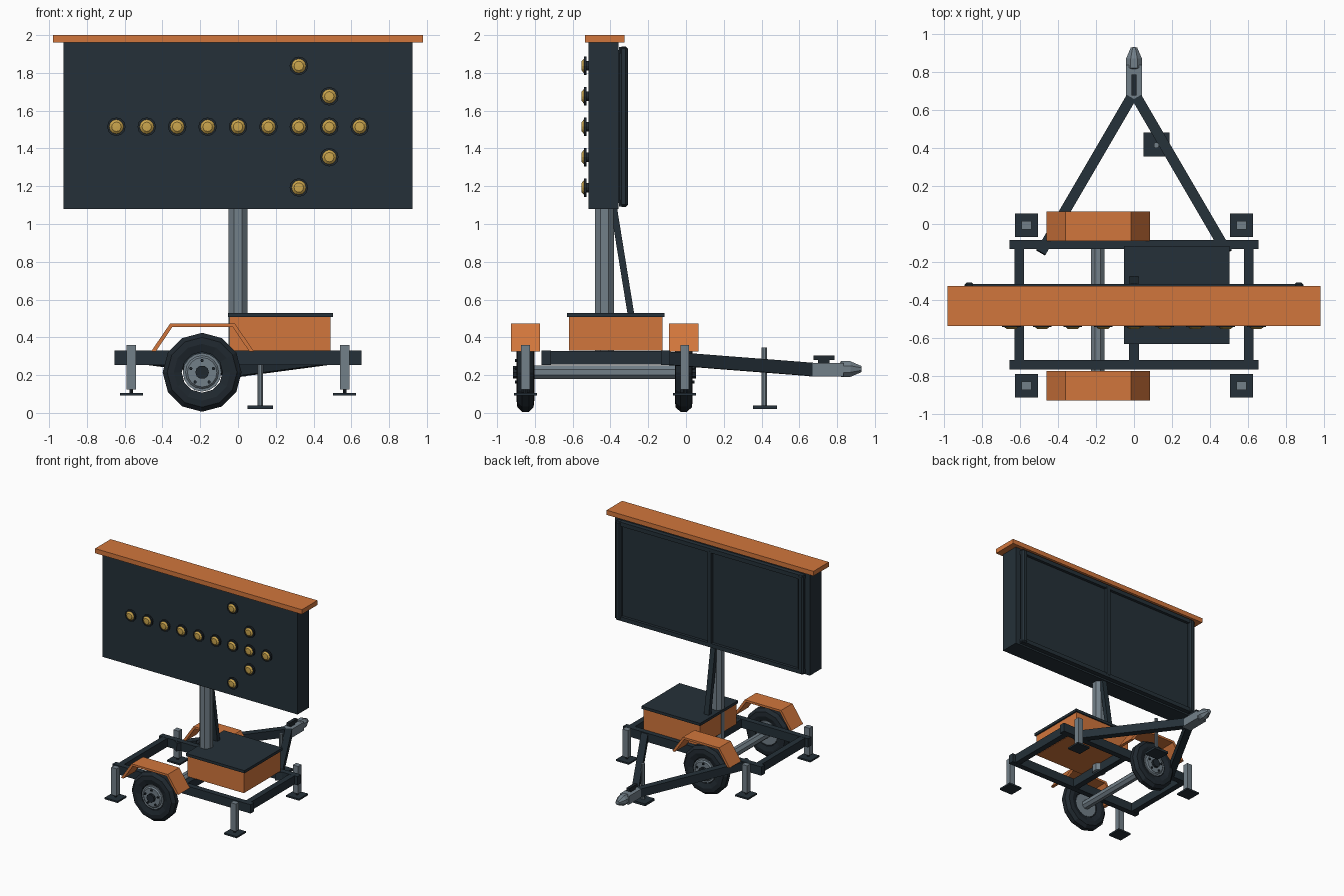
import bpy, bmesh, math
from mathutils import Vector, Matrix

old = bpy.data.objects.get("Cube")
if old:
    bpy.data.objects.remove(old, do_unlink=True)


def material(name, rgb):
    m = bpy.data.materials.new(name)
    m.use_nodes = True
    m.diffuse_color = (*rgb, 1)
    m.node_tree.nodes["Principled BSDF"].inputs["Base Color"].default_value = (*rgb, 1)
    return m


ORANGE = material("orange paint", (0.64, 0.18, 0.045))
DARK = material("dark slate paint", (0.018, 0.030, 0.040))
RUBBER = material("tyre rubber", (0.014, 0.021, 0.028))
STEEL = material("grey steel", (0.17, 0.215, 0.25))
AMBER = material("amber lens", (0.60, 0.38, 0.075))


def finish(name, bm, mat):
    bmesh.ops.recalc_face_normals(bm, faces=bm.faces[:])
    mesh = bpy.data.meshes.new(name)
    bm.to_mesh(mesh)
    bm.free()
    mesh.materials.append(mat)
    ob = bpy.data.objects.new(name, mesh)
    bpy.context.scene.collection.objects.link(ob)
    return ob


def box(name, center, size, mat, bevel=0):
    bm = bmesh.new()
    bmesh.ops.create_cube(bm, size=1)
    bmesh.ops.scale(bm, vec=size, verts=bm.verts[:])
    bmesh.ops.translate(bm, vec=center, verts=bm.verts[:])
    ob = finish(name, bm, mat)
    if bevel:
        mod = ob.modifiers.new("chamfer", 'BEVEL')
        mod.width, mod.segments = bevel, 1
    return ob


def span(name, x, y, z, mat, bevel=0):
    """Box given by its extent on each axis."""
    ends = (x, y, z)
    return box(name, [(a + b) / 2 for a, b in ends], [b - a for a, b in ends], mat, bevel)


def beam(name, p, q, width, height, mat):
    """Rectangular tube running from p to q, kept upright."""
    p, q = Vector(p), Vector(q)
    along = (q - p).normalized()
    up = Vector((0, 0, 1)) if abs(along.z) < 0.9 else Vector((0, 1, 0))
    side = along.cross(up).normalized()
    up = side.cross(along)
    bm = bmesh.new()
    bmesh.ops.create_cube(bm, size=1)
    bmesh.ops.scale(bm, vec=(width, (q - p).length, height), verts=bm.verts[:])
    rot = Matrix((side, along, up)).transposed().to_4x4()
    bmesh.ops.transform(bm, matrix=Matrix.Translation((p + q) / 2) @ rot, verts=bm.verts[:])
    return finish(name, bm, mat)


def lathe(name, profile, center, sides, mat, axis='Y', closed=False, turn=0):
    """Spin (radius, offset) points about an axis through center."""
    bm = bmesh.new()
    vs = [bm.verts.new((r, 0, a)) for r, a in profile]
    pairs = list(zip(vs, vs[1:])) + ([(vs[-1], vs[0])] if closed else [])
    edges = [bm.edges.new(pair) for pair in pairs]
    bmesh.ops.spin(bm, geom=vs + edges, cent=(0, 0, 0), axis=(0, 0, 1),
                   angle=math.tau, steps=sides)
    bmesh.ops.remove_doubles(bm, verts=bm.verts[:], dist=0.0005)
    rot = Matrix.Rotation(turn, 4, 'Z')
    if axis == 'Y':
        rot = Matrix.Rotation(-math.pi / 2, 4, 'X') @ rot
    bmesh.ops.transform(bm, matrix=Matrix.Translation(center) @ rot, verts=bm.verts[:])
    return finish(name, bm, mat)


def rod(name, center, r, a, b, sides, mat, axis='Y', turn=0):
    return lathe(name, [(0, a), (r, a), (r, b), (0, b)], center, sides, mat, axis, turn=turn)


# Sign board with cap
span("sign_board", (-.925, .925), (-.515, -.357), (1.08, 1.96), DARK)
span("board_cap", (-.98, .98), (-.535, -.325), (1.96, 2.0), ORANGE)

# Frame on the back of the board
span("back_panel", (-.87, .87), (-.36, -.34), (1.11, 1.92), DARK)
for s in (-1, 1):
    box("back_side_bar", (s * .865, -.33, 1.515), (.05, .045, .85), DARK, .012)
    box("back_cross_bar", (0, -.335, 1.515 + s * .405), (1.77, .038, .035), DARK)
box("back_centre_bar", (0, -.334, 1.515), (.035, .04, .80), DARK)

# Lamps forming an arrow
STEP, MID = .161, 1.515
spots = [(i * STEP, 0) for i in range(-4, 5)]
spots += [(3 * STEP, s * STEP) for s in (-1, 1)] + [(2 * STEP, s * 2 * STEP) for s in (-1, 1)]
for x, dz in spots:
    c = (x, -.515, MID + dz)
    rod("lamp_mount", c, .025, -.014, 0, 12, RUBBER)
    rod("lamp_bezel", c, .049, -.026, -.011, 12, RUBBER)
    lathe("lamp_lens", [(0, -.038), (.025, -.037), (.038, -.026), (0, -.02)], c, 12, AMBER)

# Mast and brace
rod("mast", (0, -.432, 0), .054, .27, 1.10, 8, STEEL, 'Z', math.pi / 8)
beam("mast_brace", (0, -.275, .42), (0, -.39, 1.13), .045, .035, DARK)

# Equipment box
span("equipment_box", (-.045, .49), (-.62, -.125), (.33, .507), ORANGE)
span("box_lid", (-.053, .503), (-.63, -.115), (.507, .53), DARK)

# Chassis frame
for y in (-.108, -.74):
    box("long_rail", (0, y, .292), (1.31, .048, .075), DARK)
for x in (-.602, 0, .602):
    box("cross_rail", (x, -.424, .292), (.05, .60, .073), DARK)

# Towing tongue
for s in (-1, 1):
    beam("tongue_arm", (s * .49, -.15, .293), (0, .69, .228), .055, .07, DARK)
span("coupler_body", (-.043, .043), (.65, .835), (.193, .265), STEEL)
lathe("coupler_nose", [(0, .80), (.045, .82), (.045, .87), (.018, .928), (0, .93)],
      (0, 0, .232), 8, STEEL, turn=math.pi / 8)
span("coupler_latch", (-.014, .014), (.675, .785), (.279, .305), RUBBER)
span("latch_post", (-.01, .01), (.70, .76), (.26, .285), RUBBER)

# Tongue jack
rod("tongue_jack_post", (.118, .414, 0), .015, .035, .345, 8, STEEL, 'Z', math.pi / 8)
box("tongue_jack_foot", (.118, .418, .03), (.135, .125, .02), DARK)

# Corner stabilisers
for x in (-.565, .565):
    for y in (-.85, -.007):
        box("stabiliser_post", (x, y, .242), (.05, .046, .235), STEEL)
        rod("stabiliser_stem", (x, y, 0), .01, .10, .13, 8, RUBBER, 'Z')
        box("stabiliser_foot", (x, y, .098), (.122, .122, .014), DARK)

# Axle, wheels and fenders
WX, WZ = -.19, .215
rod("axle", (WX, 0, WZ), .039, -.84, -.02, 8, STEEL, turn=math.pi / 8)
TYRE = [(.108, -.035), (.15, -.047), (.185, -.043), (.209, -.018)]
TYRE += [(r, -a) for r, a in reversed(TYRE)]
FENDER = [(-.46, .325), (-.36, .472), (-.016, .472), (.085, .325),
          (.06, .325), (-.028, .454), (-.348, .454), (-.435, .325)]
for s, wy in ((-1, -.85), (1, -.012)):
    c = (WX, wy, WZ)
    lathe("tyre", TYRE, c, 12, RUBBER, closed=True)
    rim = [(0, -.03), (.102, -.03), (.102, .036), (.088, .036), (.078, .046), (0, .046)]
    lathe("wheel_rim", [(r, s * a) for r, a in rim], c, 16, STEEL)
    rod("hub_cap", c, .036, s * .04, s * .066, 10, RUBBER)
    for i in range(5):
        a = math.tau * i / 5 + math.pi / 2
        nut = (WX + .063 * math.cos(a), wy, WZ + .063 * math.sin(a))
        rod("wheel_nut", nut, .009, s * .04, s * .056, 6, RUBBER)

    # Arched fender pulled out from its side outline
    bm = bmesh.new()
    fy = wy - .0775
    face = bm.faces.new([bm.verts.new((x, fy, z)) for x, z in FENDER])
    pulled = bmesh.ops.extrude_face_region(bm, geom=[face])["geom"]
    bmesh.ops.translate(bm, vec=(0, .155, 0),
                        verts=[g for g in pulled if isinstance(g, bmesh.types.BMVert)])
    finish("fender", bm, ORANGE)
